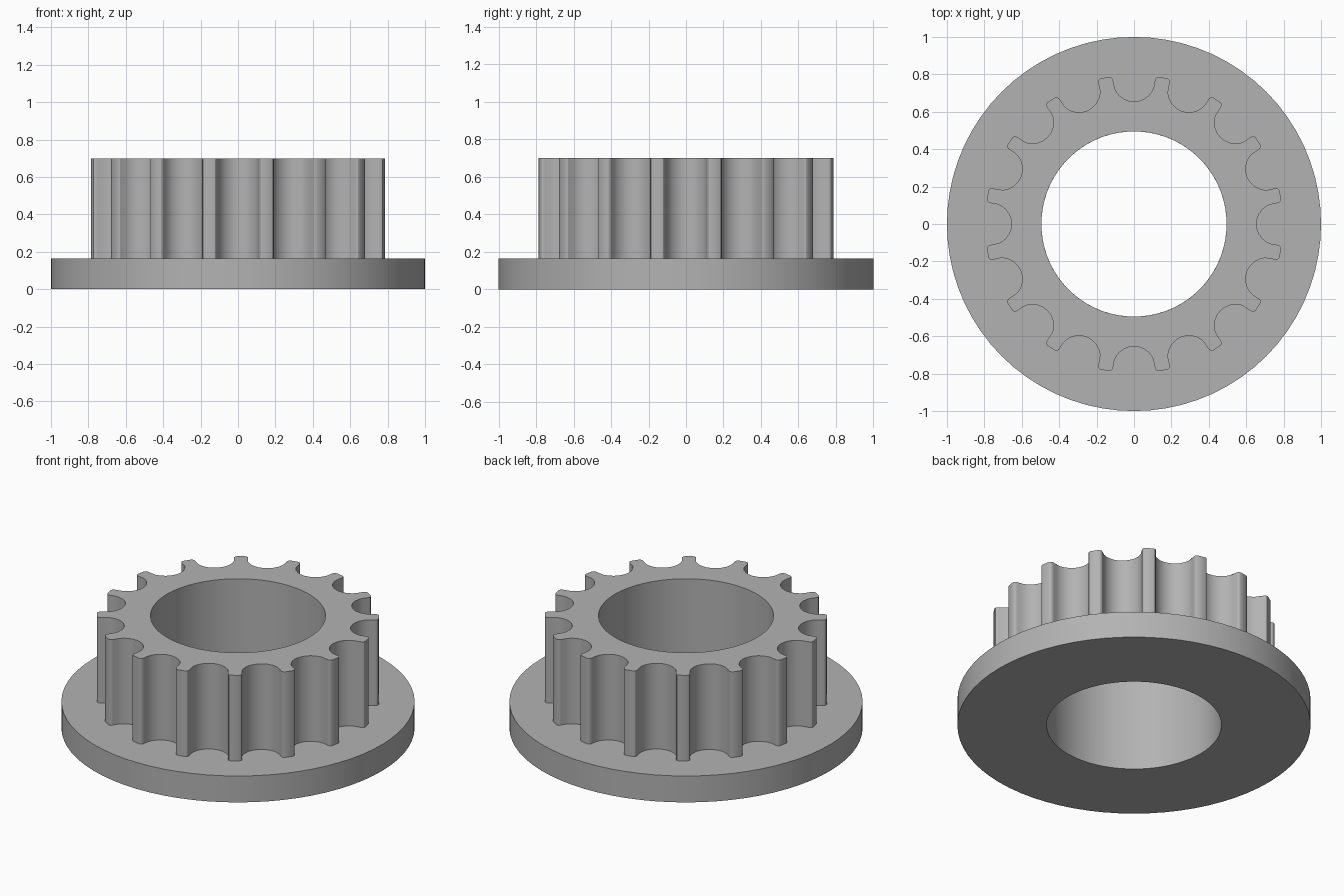
import bpy, bmesh
from math import sin, cos, pi

TEETH = 16
BORE_R = 0.495
FLANGE_TOP, HUB_TOP = 0.165, 0.70

cube = bpy.data.objects.get("Cube")
if cube:
    bpy.data.objects.remove(cube)

grey = bpy.data.materials.new("plain grey")
grey.use_nodes = True
colour = (0.45, 0.45, 0.45, 1)
grey.diffuse_color = colour
grey.node_tree.nodes["Principled BSDF"].inputs["Base Color"].default_value = colour


def circle(radius, count):
    return [(radius * cos(2 * pi * i / count), radius * sin(2 * pi * i / count))
            for i in range(count)]


def arc(cx, cy, radius, start, end, steps):
    angles = [start + (end - start) * i / steps for i in range(steps + 1)]
    return [(cx + radius * cos(a), cy + radius * sin(a)) for a in angles]


def ring(name, outer, inner, z0, z1, closed_base):
    """Extruded ring between two outlines with equal point counts."""
    bm = bmesh.new()
    rings = [[bm.verts.new((x, y, z)) for x, y in outline]
             for outline, z in ((outer, z0), (outer, z1), (inner, z1), (inner, z0))]
    n = len(outer)
    for k in range(4 if closed_base else 3):
        a, b = rings[k], rings[(k + 1) % 4]
        for i in range(n):
            j = (i + 1) % n
            bm.faces.new((a[i], a[j], b[j], b[i]))
    mesh = bpy.data.meshes.new(name)
    bm.to_mesh(mesh)
    bm.free()
    mesh.materials.append(grey)
    obj = bpy.data.objects.new(name, mesh)
    bpy.context.collection.objects.link(obj)
    bpy.ops.object.select_all(action="DESELECT")
    obj.select_set(True)
    bpy.context.view_layer.objects.active = obj
    bpy.ops.object.shade_smooth_by_angle(angle=pi / 6)
    return obj


# One pitch of the tooth outline: rounded corner, round groove, rounded corner
GROOVE_R, TIP_R, CENTRE = 0.112, 0.02, 0.767
side = GROOVE_R + TIP_R
pitch = (arc(CENTRE, -side, TIP_R, 0, pi / 2, 3)
         + arc(CENTRE, 0, GROOVE_R, 1.5 * pi, pi / 2, 12)[1:-1]
         + arc(CENTRE, side, TIP_R, -pi / 2, 0, 3))
outline = []
for t in range(TEETH):
    c, s = cos(2 * pi * t / TEETH), sin(2 * pi * t / TEETH)
    outline += [(x * c - y * s, x * s + y * c) for x, y in pitch]

# Bore points start level with the first outline point
count = len(outline)
shift = len(pitch) // 2
bore = circle(BORE_R, count)
hub_bore = bore[-shift:] + bore[:-shift]

ring("toothed_hub", outline, hub_bore, FLANGE_TOP, HUB_TOP, False)
ring("flange", circle(1.0, 72), circle(BORE_R, 72), 0, FLANGE_TOP, True)
